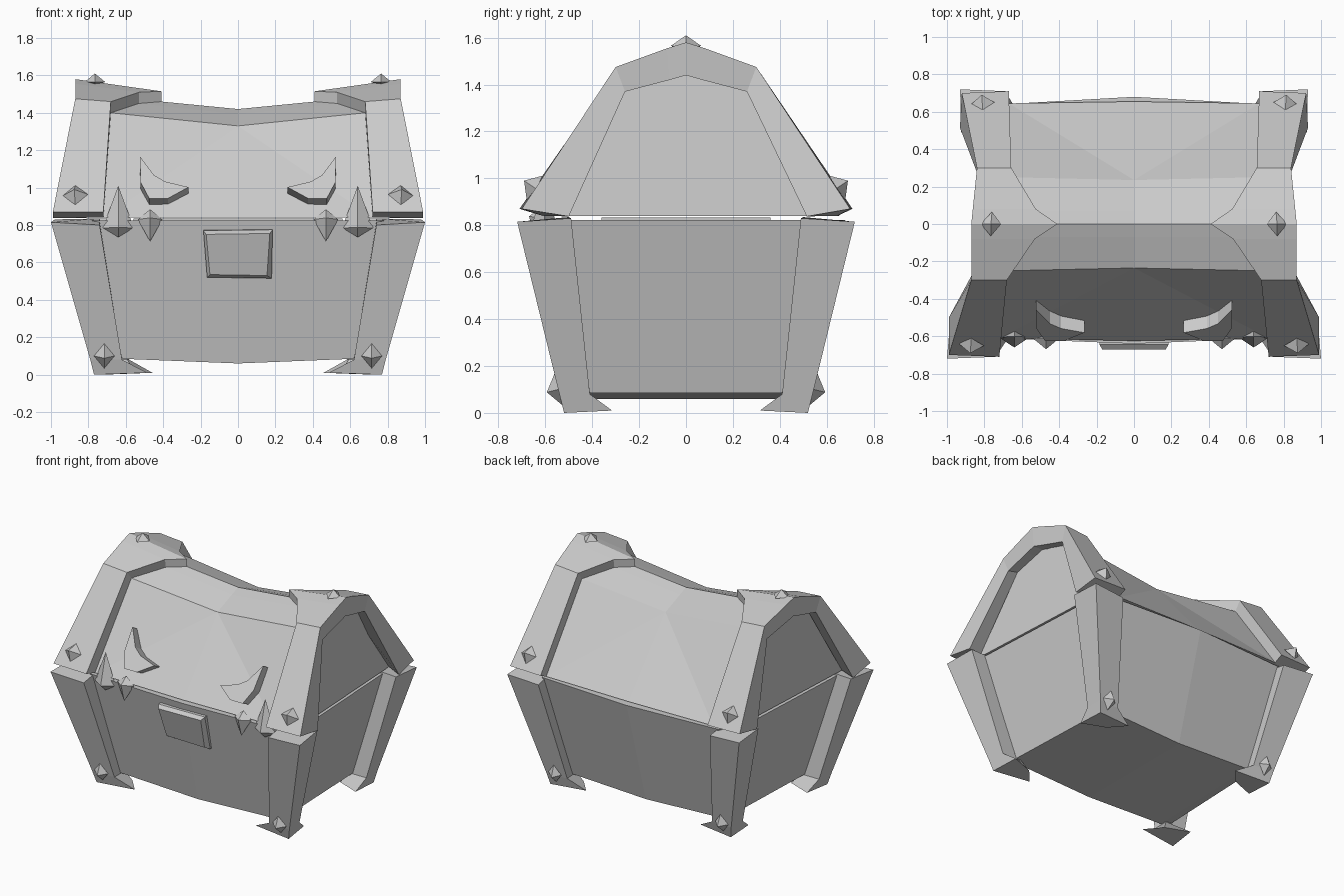
import bpy, bmesh
from mathutils import Vector

if "Cube" in bpy.data.objects:
    bpy.data.objects.remove(bpy.data.objects["Cube"])

stone = bpy.data.materials.new("plain_grey")
stone.diffuse_color = (0.6, 0.6, 0.6, 1)
stone.use_nodes = True
stone.node_tree.nodes["Principled BSDF"].inputs["Base Color"].default_value = stone.diffuse_color


def taper(p):
    # the chest narrows slightly toward the back
    x, y, z = p
    return (x * (1 - 0.07 * min(1, max(0, y) / 0.6)), y, z)


def make(name, verts, faces, side=1):
    bm = bmesh.new()
    vs = [bm.verts.new((x * side, y, z)) for x, y, z in map(taper, verts)]
    for f in faces:
        bm.faces.new([vs[i] for i in f])
    bmesh.ops.recalc_face_normals(bm, faces=bm.faces)
    me = bpy.data.meshes.new(name)
    bm.to_mesh(me)
    bm.free()
    me.materials.append(stone)
    ob = bpy.data.objects.new(name, me)
    bpy.context.collection.objects.link(ob)
    return ob


def loft(name, rings, side=1, fan=None):
    # skin between rings with the same point count, capped at both ends;
    # quads beside the fan ring are split from its shoulder points
    n = len(rings[0])
    faces = []
    for r in range(len(rings) - 1):
        for i in range(n):
            j = (i + 1) % n
            a, b, c, d = r * n + i, r * n + j, (r + 1) * n + j, (r + 1) * n + i
            if fan is not None and fan in (r, r + 1) and i in (0, n - 2):
                if (i == 0) == (fan == r + 1):
                    faces += [(a, b, c), (a, c, d)]
                else:
                    faces += [(a, b, d), (b, c, d)]
            else:
                faces.append((a, b, c, d))
    faces += [tuple(range(n)), tuple(range((len(rings) - 1) * n, len(rings) * n))]
    return make(name, [p for r in rings for p in r], faces, side)


def spike(name, c, axis, rx, ry, up, down, side=1):
    # four-sided double pyramid along an axis
    c, axis = Vector(c), Vector(axis).normalized()
    u = Vector((1, 0, 0))
    u = (u - axis * u.dot(axis)).normalized()
    v = axis.cross(u)
    pts = [c + u * rx, c + v * ry, c - u * rx, c - v * ry, c + axis * up, c - axis * down]
    faces = [(i, (i + 1) % 4, t) for t in (4, 5) for i in range(4)]
    make(name, [tuple(p) for p in pts], faces, side)


def flip_y(p):
    return (p[0], -p[1], p[2])


def flip_x(p):
    return (-p[0], p[1], p[2])


# Lid arch stations: outer rim, inner rim, inner foot, outer foot
half = [
    [(.99, -.70, .87), (.72, -.71, .87), (.72, -.61, .84), (.99, -.50, .838)],
    [(.87, -.30, 1.475), (.68, -.30, 1.46), (.68, -.25, 1.40), (.86, -.26, 1.37)],
    [(.87, -.08, 1.555), (.53, -.08, 1.51), (.53, -.07, 1.45), (.86, -.07, 1.42)],
    [(.87, 0, 1.58), (.41, 0, 1.515), (.41, 0, 1.46), (.86, 0, 1.44)],
]
stations = half + [[flip_y(p) for p in s] for s in half[-2::-1]]
stations[-1][2] = (.72, .645, .84)
stations[-1][3] = (.99, .515, .838)
for side in (1, -1):
    loft("lid_arch", stations, side)

# Lid shell: recessed end panels and a sagging middle
end = []
for k, s in enumerate(stations):
    x = .865 if k in (0, len(stations) - 1) else .785
    t = (x - s[2][0]) / (s[3][0] - s[2][0])
    end.append(tuple(Vector(s[2]).lerp(Vector(s[3]), t)))
rim = [s[2] for s in stations]
mid_half = [(0, -.625, .84), (0, -.235, 1.33), (0, -.07, 1.393), (0, 0, 1.42)]
mid = mid_half + [flip_y(p) for p in mid_half[-2::-1]]
mid[-1] = (0, .655, .84)
loft("lid", [end, rim, mid, [flip_x(p) for p in rim], [flip_x(p) for p in end]], fan=2)

# Body: tapered box with bulging front and back, ends set in behind the legs
b_end = [(.865, -.50, .823), (.665, -.41, .085), (.665, .41, .085), (.865, .51, .823)]
b_rim = [(.76, -.61, .823), (.62, -.46, .085), (.62, .46, .085), (.76, .64, .823)]
b_mid = [(0, -.64, .823), (0, -.46, .06), (0, .46, .06), (0, .68, .823)]
loft("body", [b_end, b_rim, b_mid, [flip_x(p) for p in b_rim], [flip_x(p) for p in b_end]])

# Thin filler between body and lid
loft("inner_plate", [[(x, y, z) for x, y in ((-.56, -.36), (.56, -.36), (.56, .36), (-.56, .36))]
                     for z in (.815, .834)])

# Corner legs with flared feet, and studs
leg = [
    [(1.0, -.72, .815), (.74, -.71, .80), (.74, -.50, .835), (.98, -.49, .83)],
    [(.79, -.54, .08), (.62, -.53, .08), (.62, -.41, .08), (.78, -.41, .08)],
    [(.77, -.52, 0), (.485, -.49, .01), (.58, -.38, .01), (.75, -.315, .01)],
]
for side in (1, -1):
    for back in (False, True):
        m = flip_y if back else (lambda p: p)
        loft("corner_leg", [[m(p) for p in r] for r in leg], side)
        spike("arch_stud", m((.87, -.645, .96)), m((.1, -.83, .55)), .068, .062, .055, .02, side)
        spike("foot_stud", m((.715, -.545, .10)), m((0, -.97, -.24)), .055, .068, .05, .02, side)
    spike("top_stud", (.765, 0, 1.565), (0, 0, 1), .055, .065, .045, .02, side)

    # Teeth along the mouth
    spike("large_fang", (.64, -.605, .785), (0, 0.02, 1), .083, .055, .225, .05, side)
    spike("small_tooth", (.47, -.615, .83), (0, -.15, -1), .066, .055, .12, .055, side)

    # Crescent eyes lying on the sloped lid front
    shape = [(.525, 1.17), (.45, 1.07), (.39, 1.035), (.265, 1.005),
             (.375, .945), (.475, .945), (.52, 1.03)]
    slope = .36 / .56
    eye = []
    for base, grow in ((-.02, 0), (.05, .12)):
        ring = []
        for x, z in shape:
            d = base + grow * (1.17 - z)
            ring.append((x, -.61 + (z - .87) * slope - .83 * d, z - .03 + .55 * max(-.02, min(d, .05))))
        eye.append(ring)
    loft("eye", eye, side)

# Lock plate on the front
loft("lock_plate", [
    [(-.185, -.60, .775), (.185, -.60, .775), (.18, -.53, .515), (-.165, -.53, .52)],
    [(-.185, -.645, .77), (.185, -.645, .775), (.18, -.575, .515), (-.165, -.58, .52)],
    [(-.17, -.67, .75), (.17, -.67, .755), (.155, -.605, .53), (-.15, -.605, .535)],
])
